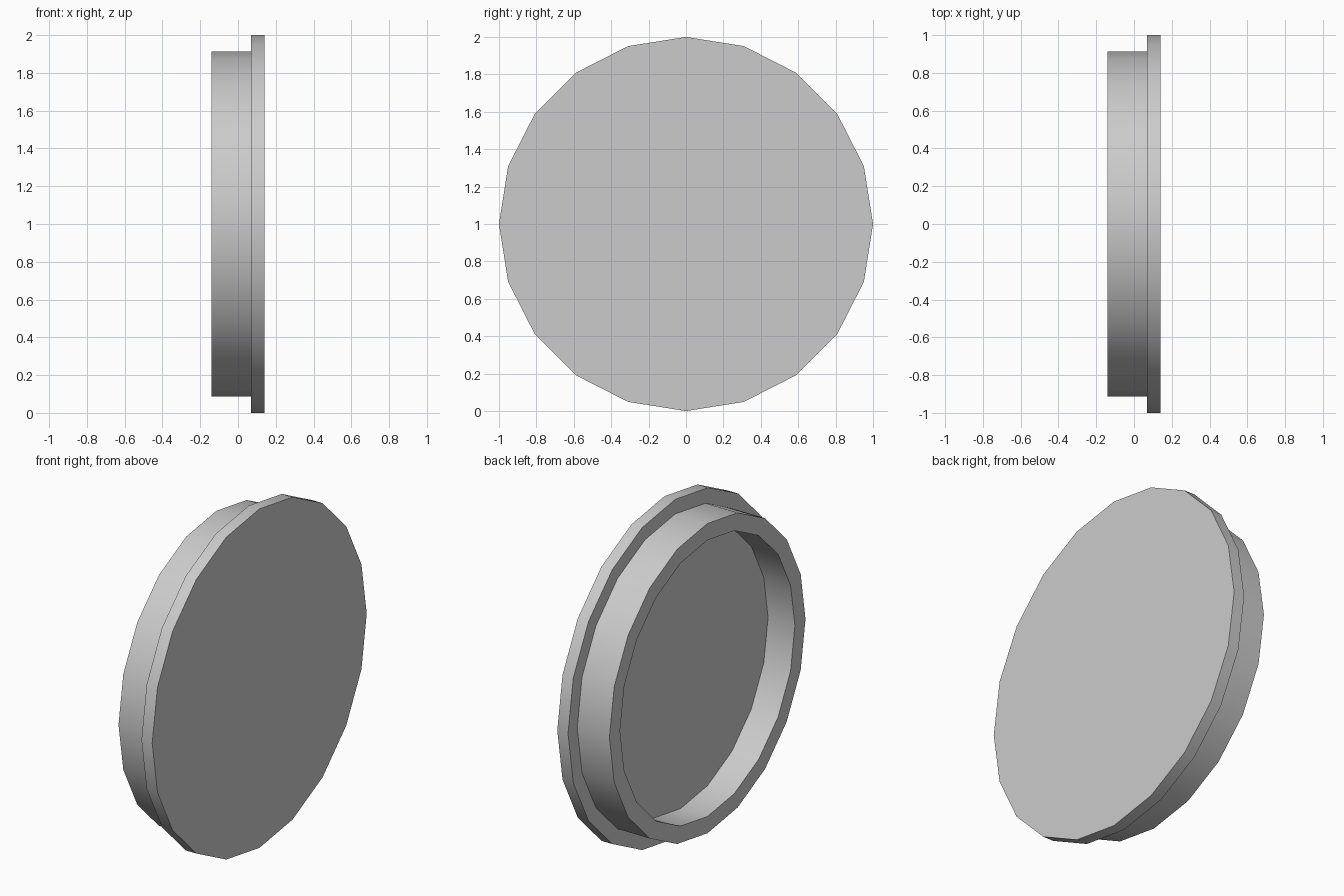
import bpy, bmesh
from math import cos, sin, pi, radians

if "Cube" in bpy.data.objects:
    bpy.data.objects.remove(bpy.data.objects["Cube"])

SIDES = 20
# Profile (x, radius): from the outer disc face, round the flange and lip, to the recess floor
PROFILE = [(0.14, 1.0), (0.07, 1.0), (0.07, 0.914),
           (-0.14, 0.914), (-0.14, 0.815), (0.035, 0.815)]


def ring(bm, x, r):
    return [bm.verts.new((x, r * cos(2 * pi * i / SIDES), 1 + r * sin(2 * pi * i / SIDES)))
            for i in range(SIDES)]


# Lid: flanged disc with a hollow lip behind it
bm = bmesh.new()
rings = [ring(bm, x, r) for x, r in PROFILE]
for a, b in zip(rings, rings[1:]):
    for i in range(SIDES):
        j = (i + 1) % SIDES
        bm.faces.new((a[i], a[j], b[j], b[i]))
bm.faces.new(rings[0])    # outer face
bm.faces.new(rings[-1])   # recess floor
bmesh.ops.recalc_face_normals(bm, faces=bm.faces)

mesh = bpy.data.meshes.new("round_lid")
bm.to_mesh(mesh)
bm.free()
lid = bpy.data.objects.new("round_lid", mesh)
bpy.context.collection.objects.link(lid)

# Smooth round walls, sharp rims
bpy.context.view_layer.objects.active = lid
lid.select_set(True)
bpy.ops.object.shade_smooth_by_angle(angle=radians(30))
